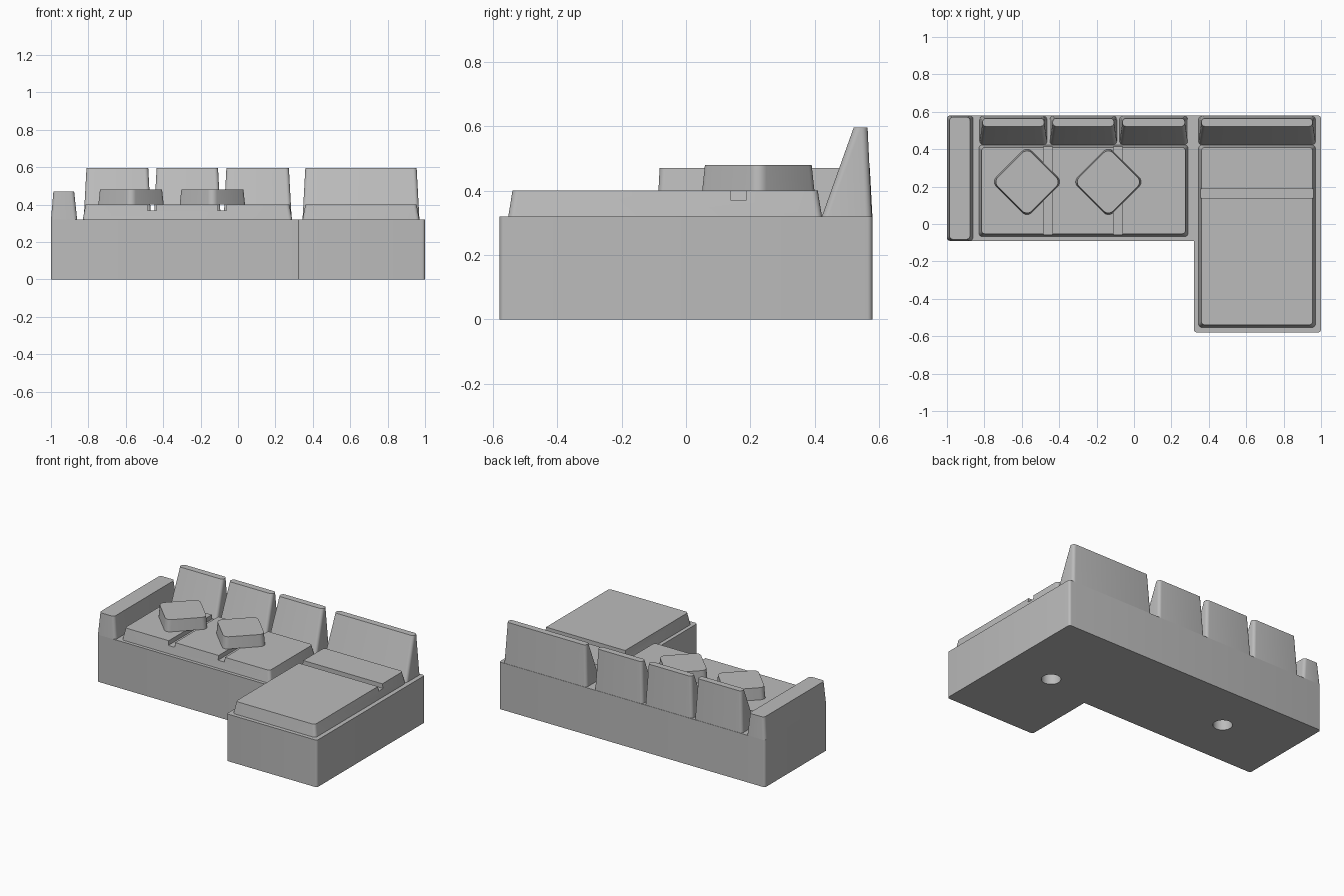
import bpy, bmesh, math
from mathutils import Vector, Matrix

cube = bpy.data.objects.get("Cube")
if cube:
    bpy.data.objects.remove(cube, do_unlink=True)

grey = bpy.data.materials.new("warm_grey_fabric")
grey.use_nodes = True
COLOUR = (0.5, 0.5, 0.5, 1)
grey.diffuse_color = COLOUR
grey.node_tree.nodes["Principled BSDF"].inputs["Base Color"].default_value = COLOUR


def rect(x0, x1, y0, y1):
    return [(x0, y0), (x1, y0), (x1, y1), (x0, y1)]


def rounded(points, radius, steps=5):
    """Replace right-angled convex corners of an outline with arcs."""
    out = []
    for i, p in enumerate(points):
        p = Vector(p)
        a = (Vector(points[i - 1]) - p).normalized()
        b = (Vector(points[(i + 1) % len(points)]) - p).normalized()
        if a.x * b.y - a.y * b.x > 0:  # keep inner corners sharp
            out.append(p)
            continue
        centre = p + (a + b) * radius
        for k in range(steps + 1):
            t = math.pi / 2 * k / steps
            out.append(centre - radius * (b * math.cos(t) + a * math.sin(t)))
    return out


def loft(name, low, high, z0, z1, radius=0.02):
    """Solid between two outlines with rounded upright edges."""
    bm = bmesh.new()
    bottom = [bm.verts.new((p.x, p.y, z0)) for p in rounded(low, radius)]
    top = [bm.verts.new((p.x, p.y, z1)) for p in rounded(high, radius)]
    n = len(bottom)
    bm.faces.new(bottom[::-1])
    bm.faces.new(top)
    for i in range(n):
        j = (i + 1) % n
        bm.faces.new((bottom[i], bottom[j], top[j], top[i]))
    bmesh.ops.recalc_face_normals(bm, faces=bm.faces)
    mesh = bpy.data.meshes.new(name)
    bm.to_mesh(mesh)
    bm.free()
    mesh.materials.append(grey)
    obj = bpy.data.objects.new(name, mesh)
    bpy.context.collection.objects.link(obj)
    return obj


def activate(obj):
    bpy.ops.object.select_all(action='DESELECT')
    obj.select_set(True)
    bpy.context.view_layer.objects.active = obj


def cut(obj, cutter):
    mod = obj.modifiers.new("cut", 'BOOLEAN')
    mod.operation = 'DIFFERENCE'
    mod.solver = 'EXACT'
    mod.object = cutter
    activate(obj)
    bpy.ops.object.modifier_apply(modifier=mod.name)
    bpy.data.objects.remove(cutter, do_unlink=True)


def groove(obj, x0, x1, y0, y1):
    outline = rect(x0, x1, y0, y1)
    cut(obj, loft("groove_cutter", outline, outline, 0.37, 0.5, 0.002))


parts = []

# L-shaped base with two sockets underneath
outline = [(-1, -0.09), (0.32, -0.09), (0.32, -0.58), (1, -0.58), (1, 0.58), (-1, 0.58)]
base = loft("base", outline, outline, 0, 0.32, 0.016)
for x, y in ((0.66, 0), (-0.5, 0.245)):
    bpy.ops.mesh.primitive_cylinder_add(vertices=32, radius=0.06, depth=0.4, location=(x, y, 0))
    cut(base, bpy.context.object)
parts.append(base)

# Armrest
parts.append(loft("armrest", rect(-1, -0.86, -0.09, 0.58),
                  rect(-0.987, -0.876, -0.082, 0.572), 0.32, 0.47))

# Seat cushions with pressed seams
seat = loft("seat_cushion", rect(-0.83, 0.29, -0.067, 0.423),
            rect(-0.815, 0.275, -0.053, 0.41), 0.32, 0.4)
for x in (-0.46, -0.085):
    groove(seat, x - 0.024, x + 0.024, -0.2, 0.5)
chaise = loft("chaise_cushion", rect(0.345, 0.97, -0.553, 0.423),
              rect(0.36, 0.955, -0.54, 0.41), 0.32, 0.4)
groove(chaise, 0.2, 1.1, 0.14, 0.187)
parts += [seat, chaise]

# Wedge-shaped back cushions
for i, (x0, x1) in enumerate(((-0.825, -0.465), (-0.45, -0.092), (-0.077, 0.287), (0.345, 0.97))):
    parts.append(loft(f"back_cushion_{i + 1}", rect(x0, x1, 0.423, 0.578),
                      rect(x0 + 0.015, x1 - 0.015, 0.522, 0.565), 0.32, 0.597))

# Loose pillows lying as diamonds on the seat
for i, x in enumerate((-0.572, -0.137)):
    pillow = loft(f"pillow_{i + 1}", rect(-0.134, 0.134, -0.134, 0.134),
                  rect(-0.128, 0.128, -0.128, 0.128), 0.4, 0.48, 0.035)
    pillow.data.transform(Matrix.Translation((x, 0.225, 0)) @ Matrix.Rotation(math.pi / 4, 4, 'Z'))
    parts.append(pillow)

for obj in parts:
    activate(obj)
    bpy.ops.object.shade_smooth_by_angle(angle=math.radians(30))
